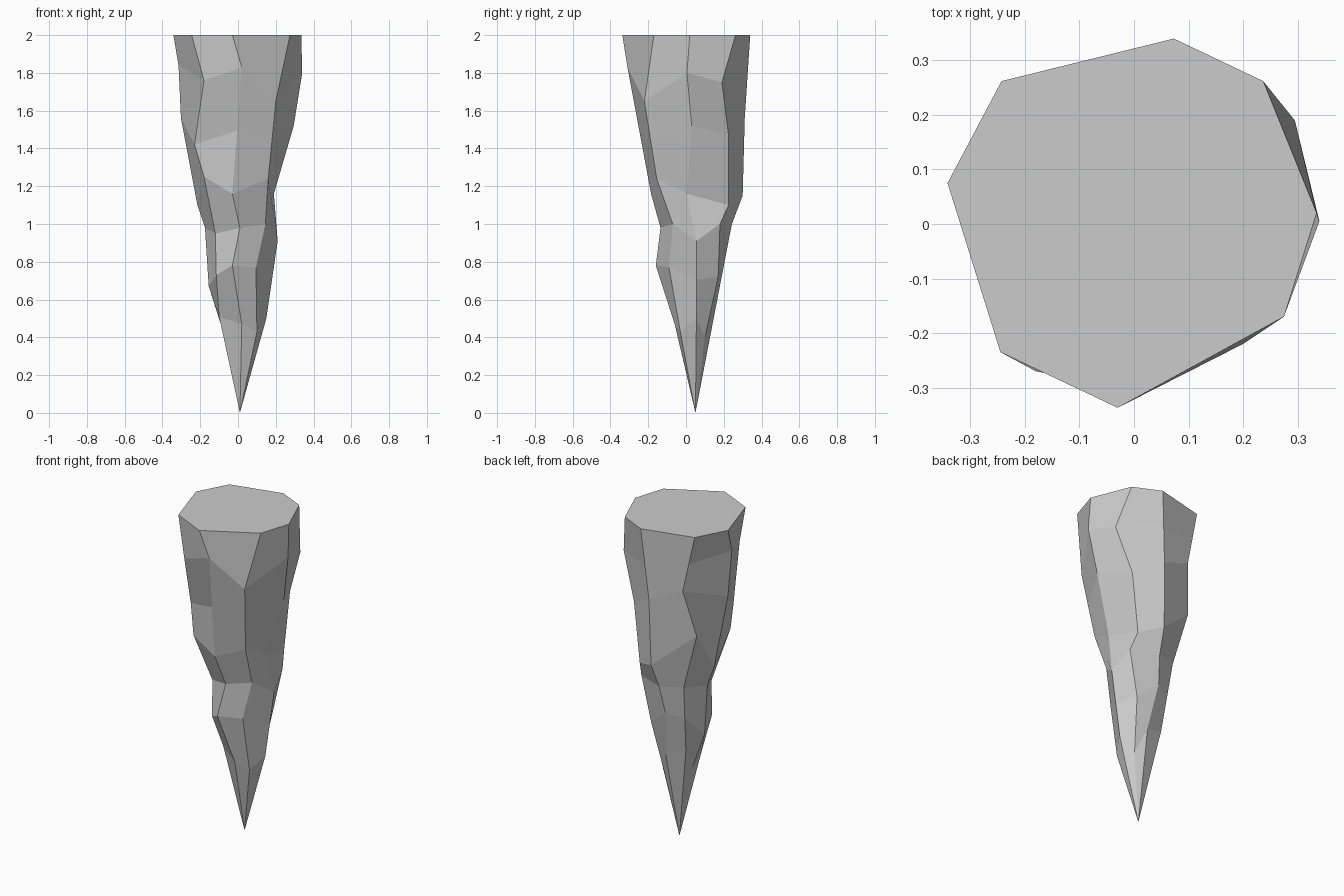
import bpy, bmesh
from mathutils import Vector

TOP, LEVELS = 2.0, 7
TIP = (0.01, 0.05, 0.0)

# Eight ridge lines, each a rim point (x, y) then points down toward the tip
RIDGES = [
    # front, going counter-clockwise
    [(-.03, -.337), (.02, -.31, 1.83), (-.03, -.185, 1.16), (.01, -.135, .98), (-.03, -.16, .78), (.02, -.06, .47)],
    [(.275, -.17), (.2, -.22, 1.65), (.16, -.155, 1.24), (.145, -.07, 1.0), (.095, -.09, .77), (.1, -.03, .43)],
    # right
    [(.335, .02), (.34, .005, 1.8), (.295, .03, 1.52), (.19, .005, 1.16), (.21, .055, .91), (.15, .055, .5)],
    [(.237, .262), (.295, .19, 1.75), (.2, .225, 1.47), (.16, .225, 1.1), (.18, .18, 1.0), (.12, .17, .72), (.08, .1, .4)],
    # back
    [(.073, .34), (.037, .311, 1.56), (.03, .3, 1.15), (.015, .243, 1.0), (-.005, .21, .83), (.032, .156, .55)],
    [(-.243, .262), (-.168, .272, 1.65), (-.22, .21, 1.36), (-.121, .195, 1.01), (-.09, .13, .59)],
    # left
    [(-.342, .075), (-.315, .0, 1.84), (-.302, .02, 1.56), (-.215, .03, 1.1), (-.175, .04, .98), (-.155, .04, .67), (-.085, .06, .45)],
    [(-.245, -.235), (-.18, -.27, 1.76), (-.23, -.135, 1.42), (-.18, -.18, 1.25), (-.12, -.08, .95), (-.115, -.09, .73), (-.1, .0, .51)],
]


def ridge_points(ridge):
    """Lift the rim to the top and split the longest gaps until all ridges match."""
    pts = [Vector((*ridge[0], TOP))] + [Vector(p) for p in ridge[1:]]
    while len(pts) < LEVELS:
        i = max(range(len(pts) - 1), key=lambda k: pts[k].z - pts[k + 1].z)
        pts.insert(i + 1, (pts[i] + pts[i + 1]) / 2)
    return pts


# Rock spike: faceted skin between ridges, flat cap, pointed tip
bm = bmesh.new()
cols = [[bm.verts.new(p) for p in ridge_points(r)] for r in RIDGES]
tip = bm.verts.new(TIP)
for a, b in zip(cols, cols[1:] + cols[:1]):
    for k in range(LEVELS - 1):
        bm.faces.new((a[k], a[k + 1], b[k + 1], b[k]))
    bm.faces.new((a[-1], tip, b[-1]))
bm.faces.new([c[0] for c in cols])
bmesh.ops.recalc_face_normals(bm, faces=bm.faces)

mesh = bpy.data.meshes.new("rock_spike")
bm.to_mesh(mesh)
bm.free()
bpy.context.collection.objects.link(bpy.data.objects.new("rock_spike", mesh))
